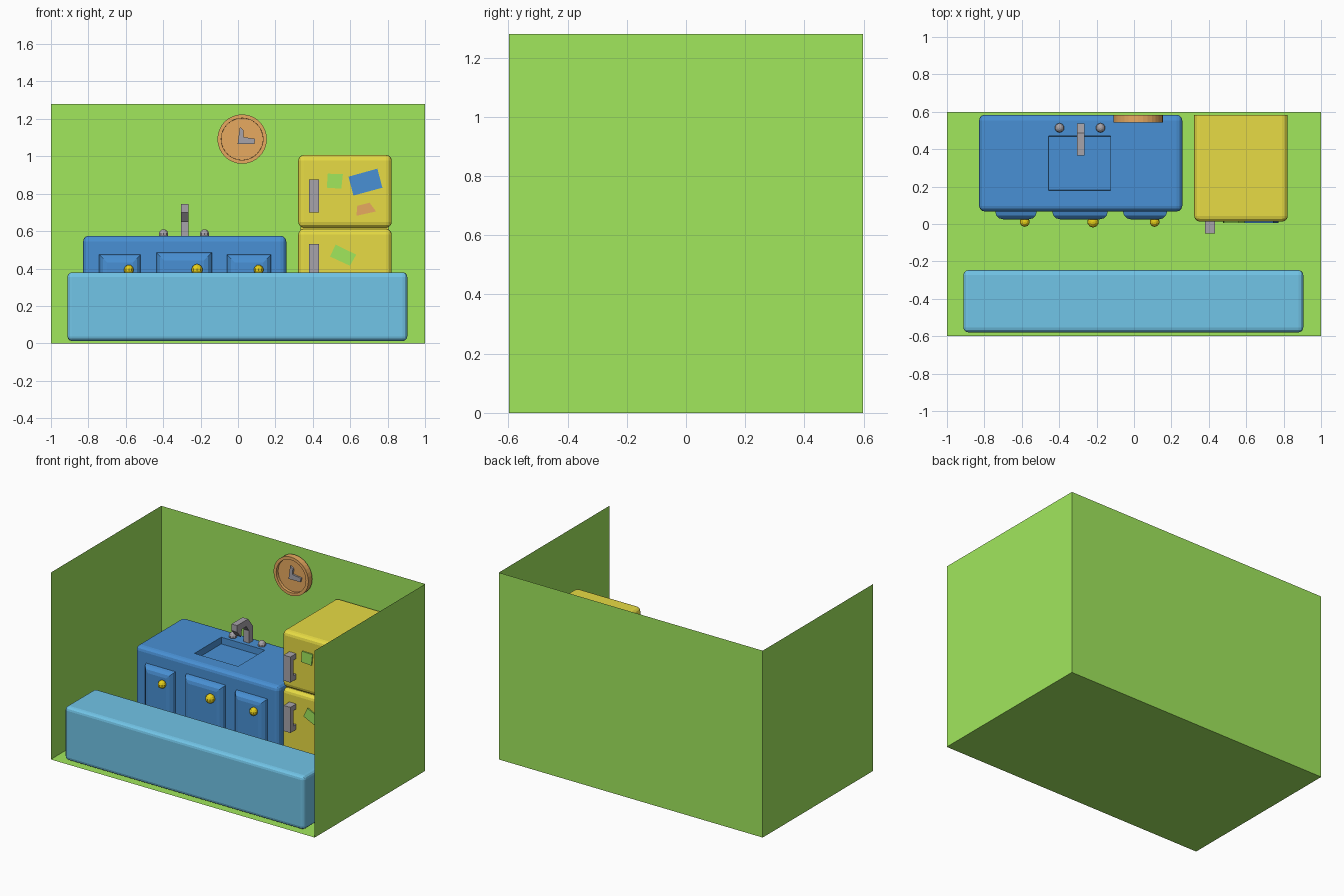
import bpy, bmesh, math
from mathutils import Matrix, Vector

if "Cube" in bpy.data.objects:
    bpy.data.objects.remove(bpy.data.objects["Cube"])


def material(name, *rgb):
    """Flat colour from linear values."""
    m = bpy.data.materials.new(name)
    m.use_nodes = True
    m.diffuse_color = (*rgb, 1)
    bsdf = next(n for n in m.node_tree.nodes if n.type == 'BSDF_PRINCIPLED')
    bsdf.inputs["Base Color"].default_value = (*rgb, 1)
    return m


green = material("wall green", 0.355, 0.8, 0.108)
blue = material("cabinet blue", 0.066, 0.28, 0.66)
pale = material("island pale blue", 0.167, 0.555, 0.8)
yellow = material("fridge yellow", 0.8, 0.71, 0.058)
wood = material("clock orange", 0.8, 0.4, 0.117)
grey = material("metal grey", 0.39, 0.37, 0.4)
gold = material("knob gold", 0.8, 0.63, 0.01)


def finish(name, bm, mat):
    bmesh.ops.recalc_face_normals(bm, faces=bm.faces)
    me = bpy.data.meshes.new(name)
    bm.to_mesh(me)
    bm.free()
    me.materials.append(mat)
    ob = bpy.data.objects.new(name, me)
    bpy.context.collection.objects.link(ob)
    return ob


def box(x, y, z, bevel=0, rounded="all"):
    """Box between (min, max) pairs; rounds all edges, all but the back
    ones ("not_back"), or only those around the front face ("front")."""
    bm = bmesh.new()
    bmesh.ops.create_cube(bm, size=1)
    for v in bm.verts:
        v.co = [a + (b - a) * (c + 0.5) for (a, b), c in zip((x, y, z), v.co)]

    def wanted(e):
        behind = sum(v.co.y > sum(y) / 2 for v in e.verts)
        return behind <= {"all": 2, "not_back": 1, "front": 0}[rounded]
    if bevel:
        bmesh.ops.bevel(bm, geom=[e for e in bm.edges if wanted(e)], offset=bevel,
                        segments=3, profile=0.5, affect='EDGES', clamp_overlap=True)
    return bm


def prism(name, points, start, end, mat, axis='y'):
    """Extrude an outline along x (points are y,z) or y (points are x,z)."""
    bm = bmesh.new()

    def ring(d):
        return [bm.verts.new((u, d, v) if axis == 'y' else (d, u, v)) for u, v in points]
    a, b = ring(start), ring(end)
    bm.faces.new(a)
    bm.faces.new(b)
    for i in range(len(points)):
        j = (i + 1) % len(points)
        bm.faces.new((a[i], a[j], b[j], b[i]))
    return finish(name, bm, mat)


def ball(name, centre, radius, mat):
    bm = bmesh.new()
    bmesh.ops.create_uvsphere(bm, u_segments=10, v_segments=7, radius=radius)
    bmesh.ops.translate(bm, verts=bm.verts, vec=centre)
    return finish(name, bm, mat)


# Room shell: floor, back wall and two side walls
bm = box((-1, 1), (-0.598, 0.598), (0, 1.28))
bm.normal_update()
bmesh.ops.delete(bm, geom=[f for f in bm.faces if f.normal.z > 0.5 or f.normal.y < -0.5],
                 context='FACES')
room = finish("room_shell", bm, green)
room.data.flip_normals()

# Island in front
finish("island", box((-0.912, 0.905), (-0.579, -0.247), (0.012, 0.38), 0.025), pale)

# Counter with a sink sunk into its top face
bm = box((-0.828, 0.258), (0.067, 0.584), (0.02, 0.575), 0.03)
bm.normal_update()
top = max((f for f in bm.faces if f.normal.z > 0.99), key=lambda f: f.calc_area())
bmesh.ops.inset_individual(bm, faces=[top], thickness=0.05)
mid = top.calc_center_median()
for v in top.verts:
    v.co.x = -0.456 if v.co.x < mid.x else -0.125
    v.co.y = 0.18 if v.co.y < mid.y else 0.47
bmesh.ops.inset_individual(bm, faces=[top], thickness=0.002)
bmesh.ops.translate(bm, verts=top.verts, vec=(0, 0, -0.045))
finish("counter", bm, blue)

# Cabinet doors with knobs
for i, (x0, x1, ztop, knob, r) in enumerate([(-0.742, -0.52, 0.475, -0.584, 0.027),
                                             (-0.437, -0.14, 0.485, -0.219, 0.031),
                                             (-0.059, 0.177, 0.475, 0.11, 0.027)]):
    finish(f"cabinet_door_{i + 1}",
           box((x0, x1), (0.025, 0.075), (0.08, ztop), 0.042, "front"), blue)
    ball(f"door_knob_{i + 1}", (knob, 0.011, 0.393), r, gold)

# Faucet and taps
prism("faucet", [(0.537, 0.57), (0.537, 0.68), (0.487, 0.745), (0.367, 0.745), (0.367, 0.70),
                 (0.41, 0.65), (0.42, 0.70), (0.467, 0.70), (0.497, 0.66), (0.497, 0.57)],
      -0.306, -0.264, grey, axis='x')
for side, x in (("right", -0.398), ("left", -0.179)):
    ball(f"{side}_tap", (x, 0.514, 0.584), 0.026, grey)

# Fridge: two stacked compartments, each with a bracket handle
for part, z0, z1, hz in (("lower", 0.02, 0.612, 0.355), ("upper", 0.618, 1.007, 0.70)):
    finish(f"fridge_{part}",
           box((0.322, 0.822), (0.013, 0.584), (z0, z1), 0.03, "not_back"), yellow)
    h = hz + 0.175
    prism(f"{part}_handle", [(0.02, hz), (-0.05, hz), (-0.05, h), (0.02, h), (0.02, h - 0.035),
                             (-0.015, h - 0.035), (-0.015, hz + 0.035), (0.02, hz + 0.035)],
          0.38, 0.432, grey, axis='x')
finish("fridge_core", box((0.335, 0.805), (0.04, 0.58), (0.56, 0.66)), yellow)

# Notes stuck on the fridge doors
notes = {
    "square_note": (green, [(0.475, 0.832), (0.552, 0.827), (0.561, 0.905), (0.48, 0.907)]),
    "large_note": (blue, [(0.591, 0.891), (0.745, 0.934), (0.772, 0.832), (0.617, 0.79)]),
    "small_note": (wood, [(0.638, 0.735), (0.703, 0.752), (0.738, 0.705), (0.633, 0.682)]),
    "lower_note": (green, [(0.522, 0.528), (0.632, 0.474), (0.598, 0.415), (0.492, 0.464)]),
}
for name, (mat, outline) in notes.items():
    prism(name, outline, 0.005, 0.014, mat)

# Wall clock: dished disc with two hands
bm = bmesh.new()
bmesh.ops.create_cone(bm, cap_ends=True, segments=32, radius1=0.132, radius2=0.132, depth=0.042)
bmesh.ops.transform(bm, verts=bm.verts, matrix=Matrix.Translation(Vector((0.022, 0.563, 1.092)))
                    @ Matrix.Rotation(math.pi / 2, 4, 'X'))
bm.normal_update()
face = min(bm.faces, key=lambda f: f.calc_center_median().y)
bmesh.ops.inset_individual(bm, faces=[face], thickness=0.02)
bmesh.ops.inset_individual(bm, faces=[face], thickness=0.0005)
bmesh.ops.translate(bm, verts=face.verts, vec=(0, 0.02, 0))
finish("wall_clock", bm, wood)
prism("clock_hands", [(-0.002, 1.066), (0.01, 1.157), (0.03, 1.14), (0.028, 1.103),
                      (0.092, 1.093), (0.087, 1.066)], 0.55, 0.564, grey)
